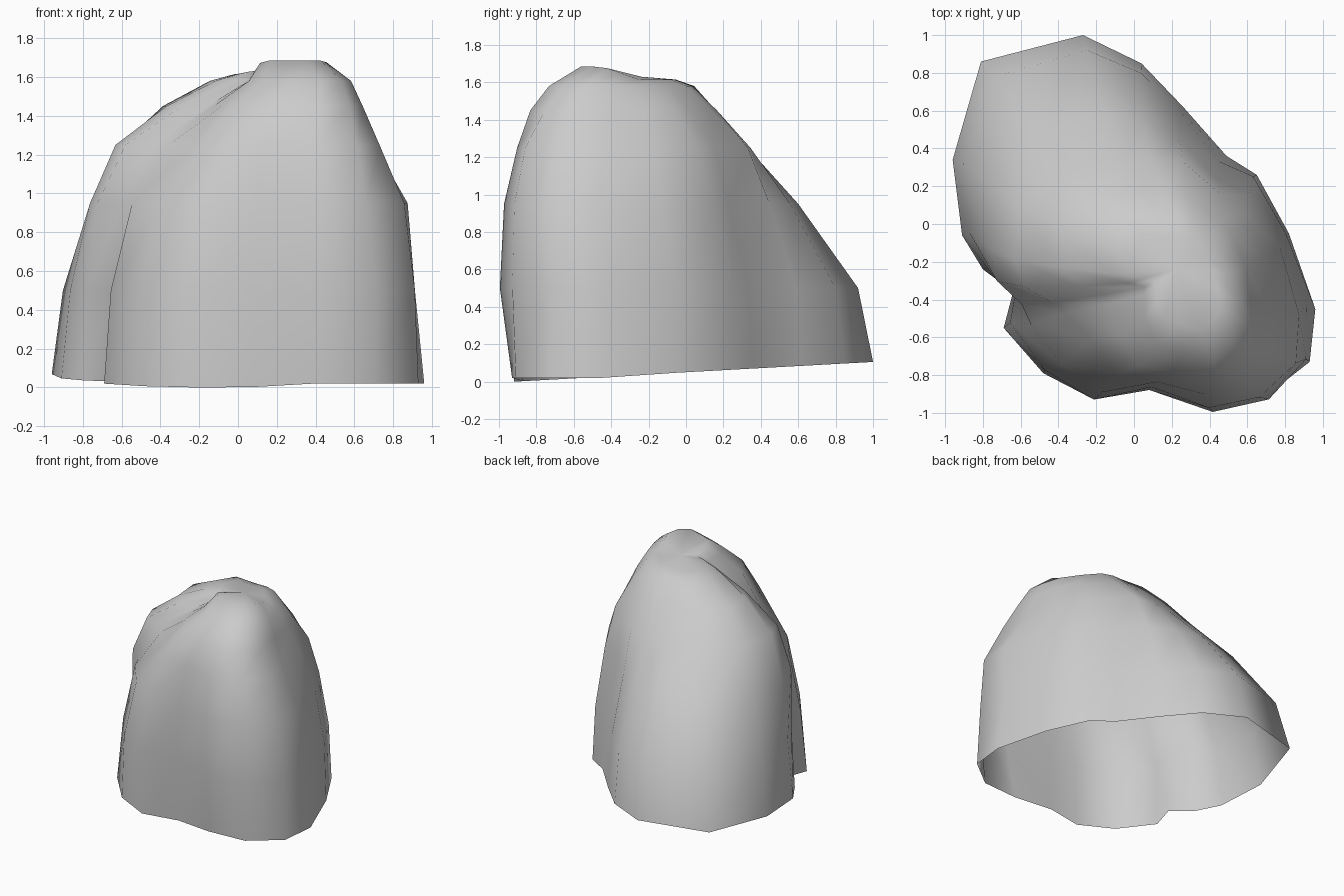
import bpy, bmesh

# Ground outline of the boulder, counter-clockwise from the right-hand corner
BASE = [(.96, -.45), (.82, -.05), (.65, .26), (.49, .36), (.26, .62), (.04, .85),
        (-.27, 1.0), (-.81, .86), (-.96, .34), (-.91, -.06), (-.80, -.24), (-.64, -.36),
        (-.69, -.55), (-.48, -.79), (-.21, -.92), (.08, -.87), (.39, -.93), (.70, -.91),
        (.93, -.73)]

# Each level: height, drifting centre, and how far each column reaches from it
LEVELS = [
    (.50, (0, 0), [.95, .98, .97, .92, .95, .94, .92, .91, .94, .95, .97, .98, .95,
                   .98, 1.01, 1.01, 1.07, 1.02, .98]),
    (.95, (.02, -.08), [.89, .92, .91, .86, .85, .75, .68, .69, .79, .86, .93, .96, .82,
                        .84, .88, .90, .96, .92, .90]),
    (1.25, (.06, -.14), [.67, .75, .80, .82, .76, .57, .47, .49, .69, .76, .80, .77, .60,
                         .60, .72, .80, .82, .79, .72]),
    (1.45, (.15, -.20), [.49, .54, .56, .60, .54, .43, .36, .41, .56, .57, .55, .48, .40,
                         .49, .60, .68, .68, .61, .53]),
    (1.58, (.22, -.24), [.36, .37, .35, .39, .39, .32, .27, .33, .38, .37, .31, .26, .24,
                         .34, .43, .51, .53, .45, .39]),
]

bm = bmesh.new()

# Open rim, rising slightly towards the back and the front right
rings = [[bm.verts.new((x, y, .02 if x > .3 and y < -.4 else max(0, .05 + .055 * y)))
          for x, y in BASE]]

# Walls
for z, (cx, cy), reach in LEVELS:
    rings.append([bm.verts.new((cx + f * x, cy + f * y, z))
                  for (x, y), f in zip(BASE, reach)])

# Crown: high front hump, lower shelf behind it
cx, cy = LEVELS[-1][1]
crown = []
for v in rings[-1]:
    x, y = cx + (v.co.x - cx) * .65, cy + (v.co.y - cy) * .65
    hump = min(1, max(0, (-.25 - y) / .2))
    crown.append(bm.verts.new((x, y, 1.615 + .07 * hump)))
rings.append(crown)
n = len(BASE)
for low, high in zip(rings, rings[1:]):
    for i in range(n):
        j = (i + 1) % n
        bm.faces.new((low[i], low[j], high[j], high[i]))
tip = bm.verts.new((cx, cy, 1.63))
for i in range(n):
    bm.faces.new((crown[i], crown[(i + 1) % n], tip))

mesh = bpy.data.meshes.new("boulder")
bm.to_mesh(mesh)
bm.free()
for p in mesh.polygons:
    p.use_smooth = True
boulder = bpy.data.objects.new("boulder", mesh)
bpy.context.collection.objects.link(boulder)
